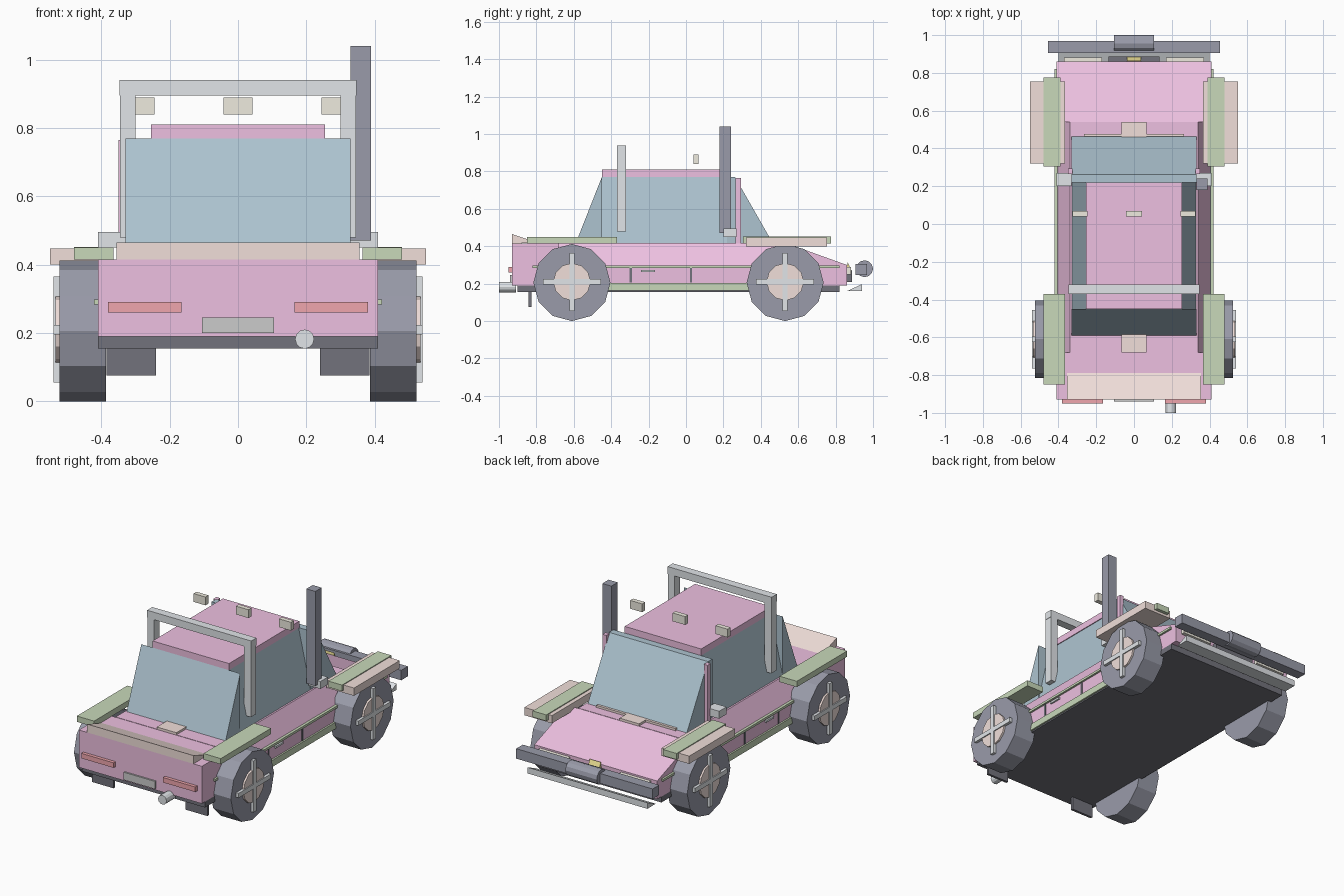
import bpy, bmesh, math
from mathutils import Matrix

if "Cube" in bpy.data.objects:
    bpy.data.objects.remove(bpy.data.objects["Cube"])

COLORS = {
    "pink": (0.85, 0.53, 0.75), "glass": (0.42, 0.55, 0.63), "green": (0.58, 0.69, 0.49),
    "salmon": (0.88, 0.74, 0.70), "dark": (0.32, 0.33, 0.40), "black": (0.17, 0.17, 0.20),
    "red": (0.87, 0.38, 0.42), "steel": (0.75, 0.78, 0.81), "beige": (0.86, 0.83, 0.74),
    "yellow": (0.85, 0.75, 0.30), "plate": (0.82, 0.83, 0.80),
}
MATS = {}
for n, c in COLORS.items():
    MATS[n] = bpy.data.materials.new(n)
    MATS[n].diffuse_color = (*c, 1)


def finish(bm, name, mat):
    bmesh.ops.recalc_face_normals(bm, faces=bm.faces)
    me = bpy.data.meshes.new(name)
    bm.to_mesh(me)
    bm.free()
    me.materials.append(MATS[mat])
    ob = bpy.data.objects.new(name, me)
    bpy.context.collection.objects.link(ob)
    return ob


def box(name, mat, x, y, z):
    return prism(name, mat, [(y[0], z[0]), (y[1], z[0]), (y[1], z[1]), (y[0], z[1])], *x)


def prism(name, mat, pts, a, b, axis="x"):
    """Extrude a (y,z) profile along x, or an (x,z) profile along y."""
    bm = bmesh.new()
    place = (lambda p, t: (t, p[0], p[1])) if axis == "x" else (lambda p, t: (p[0], t, p[1]))
    f = bm.faces.new([bm.verts.new(place(p, a)) for p in pts])
    r = bmesh.ops.extrude_face_region(bm, geom=[f])
    d = (b - a, 0, 0) if axis == "x" else (0, b - a, 0)
    bmesh.ops.translate(bm, vec=d, verts=[v for v in r["geom"] if isinstance(v, bmesh.types.BMVert)])
    return finish(bm, name, mat)


def cyl(name, mat, c, r, depth, n, axis="X"):
    bm = bmesh.new()
    bmesh.ops.create_cone(bm, cap_ends=True, segments=n, radius1=r, radius2=r, depth=depth)
    rot = Matrix.Rotation(math.pi / 2, 4, "Y" if axis == "X" else "X")
    bmesh.ops.transform(bm, matrix=Matrix.Translation(c) @ rot, verts=bm.verts)
    return finish(bm, name, mat)


def pair(name, mat, x, y, z):
    for s, side in ((1, "right"), (-1, "left")):
        box(f"{name}_{side}", mat, (s * x[0], s * x[1]), y, z)


# Body: flat rear deck, middle with leaning shoulders, sloping nose
box("rear_body", "pink", (-.41, .41), (-.93, -.68), (.19, .415))
prism("middle_body", "pink", [(-.41, .19), (.41, .19), (.41, .29), (.34, .417), (-.34, .417), (-.41, .29)],
      -.68, .54, "y")
prism("nose_body", "pink", [(.54, .19), (.86, .19), (.86, .30), (.54, .415)], -.41, .41)
box("underbody", "black", (-.41, .41), (-.90, .82), (.155, .19))
prism("rear_spoiler", "salmon", [(-.93, .415), (-.93, .465), (-.79, .418)], -.355, .355)

# Cabin
prism("rear_window", "glass", [(-.59, .415), (-.45, .415), (-.45, .77)], -.33, .33)
prism("windscreen", "glass", [(.22, .415), (.465, .415), (.262, .77), (.22, .77)], -.33, .33)
prism("side_windows", "glass", [(-.33, .415), (.33, .415), (.25, .77), (-.25, .77)], -.45, .22, "y")
box("roof", "pink", (-.255, .255), (-.45, .22), (.77, .81))
pair("pillar", "pink", (.325, .35), (.265, .295), (.415, .765))
pair("mirror", "steel", (.33, .41), (.2, .27), (.45, .495))
box("snorkel", "dark", (.33, .39), (.18, .24), (.47, 1.04))
box("wiper", "salmon", (-.265, .265), (.462, .477), (.415, .43))
box("hood_vent", "salmon", (-.065, .065), (.46, .54), (.413, .43))
box("rear_vent", "salmon", (-.065, .065), (-.68, -.585), (.413, .43))

# Roll bar and roof lamps
pair("roll_bar_leg", "steel", (.30, .345), (-.37, -.32), (.48, .895))
box("roll_bar_top", "steel", (-.347, .347), (-.37, -.32), (.895, .94))
box("roof_lamp_middle", "beige", (-.042, .042), (.04, .068), (.84, .89))
pair("roof_lamp", "beige", (.245, .325), (.04, .068), (.84, .89))

# Fenders and side trim
pair("rear_fender", "green", (.365, .48), (-.85, -.37), (.415, .45))
pair("front_fender", "green", (.39, .48), (.305, .775), (.415, .452))
pair("fender_flare", "salmon", (.365, .55), (.32, .755), (.40, .447))
pair("side_strip", "green", (.405, .422), (-.82, .82), (.284, .298))
pair("side_skirt", "green", (.40, .42), (-.42, .35), (.163, .203))
for i, y in enumerate((-.295, .027)):
    pair(f"door_seam_{i}", "black", (.405, .414), (y - .006, y + .006), (.205, .284))
pair("door_handle", "steel", (.405, .42), (-.24, -.165), (.262, .274))

# Wheels with hub and crossed spokes
for s, side in ((1, "right"), (-1, "left")):
    for y, end in ((-.61, "rear"), (.53, "front")):
        tag = f"{end}_{side}"
        cyl(f"tyre_{tag}", "dark", (s * .455, y, .206), .206, .136, 12)
        cyl(f"hub_{tag}", "salmon", (s * .495, y, .21), .1, .078, 12)
        x = (s * .515, s * .54)
        box(f"spoke_upright_{tag}", "steel", x, (y - .014, y + .014), (.055, .365))
        box(f"spoke_level_{tag}", "steel", x, (y - .155, y + .155), (.196, .224))

# Tail end
pair("tail_light", "red", (.165, .38), (-.95, -.93), (.26, .29))
box("rear_plate", "plate", (-.105, .105), (-.94, -.93), (.20, .246))
cyl("exhaust", "steel", (.195, -.955, .182), .028, .09, 12, "Y")
pair("mud_flap", "black", (.24, .385), (-.842, -.827), (.075, .17))

# Nose end: lamps, grille, bumper bar, winch and splitter
pair("headlight", "beige", (.17, .37), (.855, .882), (.25, .29))
box("grille", "black", (-.135, .135), (.858, .888), (.21, .27))
prism("hood_ornament", "yellow", [(.858, .27), (.885, .27), (.864, .315)], -.037, .037)
box("bumper_bar", "dark", (-.455, .455), (.905, .968), (.245, .305))
cyl("winch_drum", "dark", (0, .955, .28), .045, .21, 12)
prism("splitter", "steel", [(.86, .16), (.94, .16), (.94, .197)], -.40, .40)

for m in bpy.data.materials:
    if m.users and not m.is_grease_pencil:
        m.use_nodes = True
        m.node_tree.nodes["Principled BSDF"].inputs["Base Color"].default_value = m.diffuse_color
